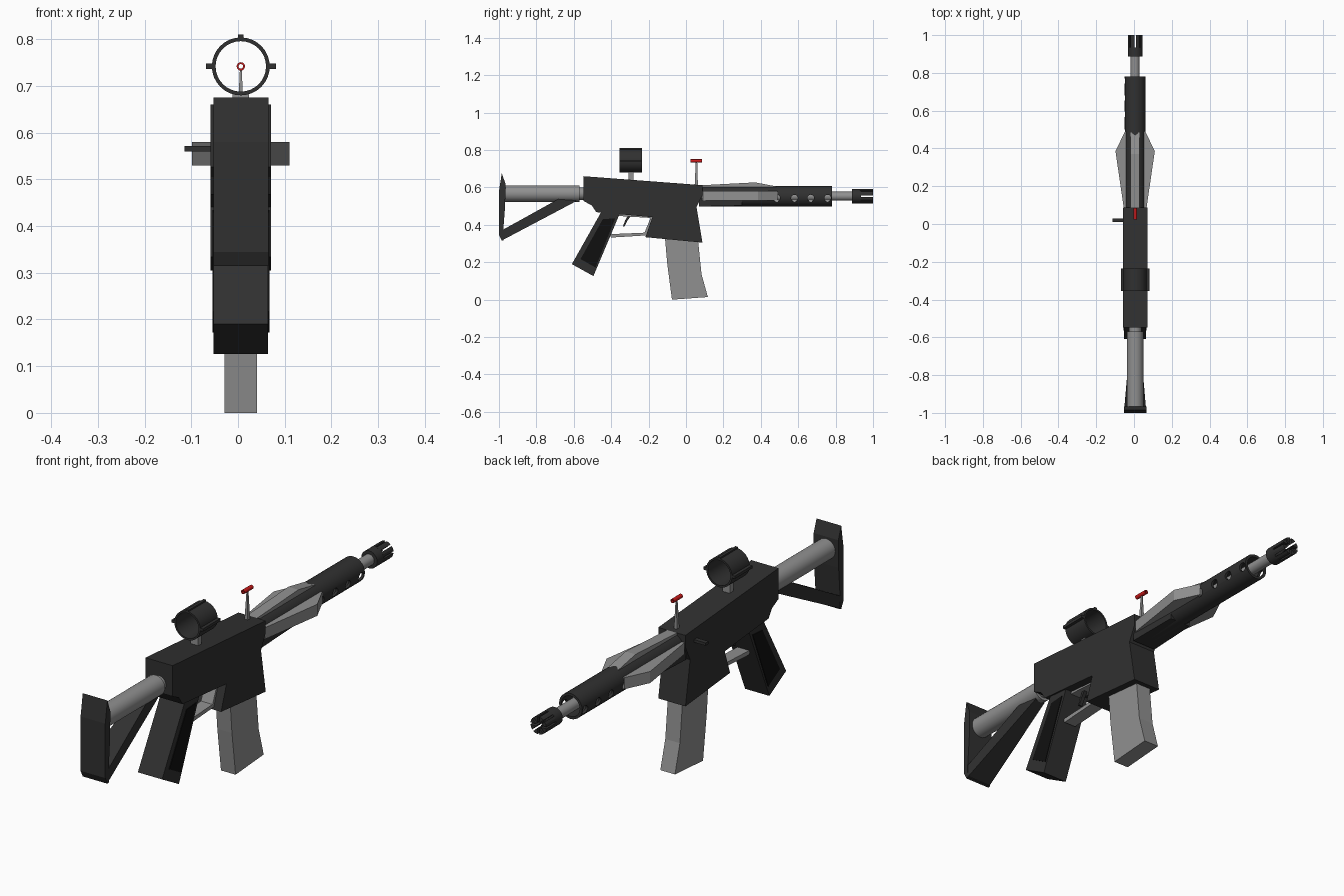
import bpy, bmesh, math

if "Cube" in bpy.data.objects:
    bpy.data.objects.remove(bpy.data.objects["Cube"])

CX = 0.006          # centre plane of the body
BORE = 0.553        # height of the barrel axis


def material(name, r, g, b):
    m = bpy.data.materials.new(name)
    m.diffuse_color = (r, g, b, 1)
    m.use_nodes = True
    m.node_tree.nodes["Principled BSDF"].inputs["Base Color"].default_value = m.diffuse_color
    return m


DARK = material("dark", 0.03, 0.03, 0.03)
BLACK = material("black", 0.005, 0.005, 0.005)
GREY = material("grey", 0.28, 0.28, 0.28)
RED = material("red", 0.6, 0.01, 0.01)


def finish(name, bm, mat, smooth=False):
    bmesh.ops.recalc_face_normals(bm, faces=bm.faces)
    me = bpy.data.meshes.new(name)
    bm.to_mesh(me)
    bm.free()
    ob = bpy.data.objects.new(name, me)
    bpy.context.collection.objects.link(ob)
    if mat:
        me.materials.append(mat)
    if smooth:
        bpy.ops.object.select_all(action='DESELECT')
        ob.select_set(True)
        bpy.context.view_layer.objects.active = ob
        bpy.ops.object.shade_smooth_by_angle(angle=math.radians(35))
    return ob


def side_prism(name, pts, half, mat, cx=CX):
    """Extrude a (y, z) profile across x; half may be one width per point."""
    hs = half if isinstance(half, list) else [half] * len(pts)
    bm = bmesh.new()
    a = [bm.verts.new((cx - h, y, z)) for (y, z), h in zip(pts, hs)]
    b = [bm.verts.new((cx + h, y, z)) for (y, z), h in zip(pts, hs)]
    n = len(pts)
    bm.faces.new(a)
    bm.faces.new(b[::-1])
    for i in range(n):
        j = (i + 1) % n
        bm.faces.new((a[i], a[j], b[j], b[i]))
    return finish(name, bm, mat)


def lathe_y(name, profile, z, mat, segs=24, cx=CX, closed=False):
    """Turn an (r, y) profile about a line along y."""
    bm = bmesh.new()
    rings = []
    for r, y in profile:
        rings.append([bm.verts.new((cx + r * math.cos(2 * math.pi * k / segs), y,
                                    z + r * math.sin(2 * math.pi * k / segs)))
                      for k in range(segs)])
    pairs = list(zip(rings, rings[1:]))
    if closed:
        pairs.append((rings[-1], rings[0]))
    else:
        bm.faces.new(rings[0])
        bm.faces.new(rings[-1])
    for p, q in pairs:
        for k in range(segs):
            m = (k + 1) % segs
            bm.faces.new((p[k], p[m], q[m], q[k]))
    return finish(name, bm, mat, True)


def tube_y(name, ro, ri, y0, y1, z, mat, segs=24):
    return lathe_y(name, [(ro, y0), (ro, y1), (ri, y1), (ri, y0)], z, mat, segs, closed=True)


def box(name, x, y, z, mat):
    return side_prism(name, [(y[0], z[0]), (y[1], z[0]), (y[1], z[1]), (y[0], z[1])],
                      (x[1] - x[0]) / 2, mat, (x[0] + x[1]) / 2)


# Receiver with magazine well
side_prism("receiver", [(-.548, .66), (.088, .612), (.088, .56), (.056, .495), (.088, .305),
                        (-.217, .334), (-.18, .441), (-.356, .457), (-.48, .468),
                        (-.505, .505), (-.548, .527)], .065, DARK)

# Magazine
side_prism("magazine", [(-.115, .36), (-.1, .19), (-.075, 0), (.117, .014), (.083, .136),
                        (.06, .36)], .035, GREY)

# Grip with dark side panels
side_prism("grip", [(-.447, .48), (-.61, .19), (-.495, .126), (-.35, .47)], .058, DARK)
for s in (-1, 1):
    side_prism("grip_panel", [(-.445, .43), (-.564, .217), (-.484, .172), (-.378, .435)],
               .002, BLACK, CX + s * .059)

# Trigger guard and trigger
side_prism("trigger_guard", [(-.41, .35), (-.4, .332), (-.205, .344), (-.172, .445), (-.186, .445),
                             (-.222, .358)], .028, GREY)
side_prism("guard_top", [(-.37, .465), (-.37, .448), (-.175, .436), (-.175, .46)], .028, GREY)
side_prism("trigger", [(-.31, .45), (-.325, .425), (-.338, .39), (-.33, .39), (-.315, .42),
                       (-.293, .45)], .008, DARK)

# Stock tube, butt plate and strut
lathe_y("stock_tube", [(.044, -.98), (.044, -.57), (.033, -.57), (.033, -.53)], .567, GREY)
side_prism("butt_plate", [(-.985, .675), (-.965, .62), (-.967, .5), (-.978, .36), (-.975, .318),
                          (-.985, .315), (-1, .345), (-1, .58)], .059, DARK)
side_prism("stock_strut", [(-.982, .372), (-.985, .316), (-.59, .525), (-.58, .545), (-.67, .545)],
           [.058, .058, .024, .023, .031], DARK)

# Hollow handguard with a row of cross holes
guard = tube_y("handguard", .055, .044, .07, .78, BORE, DARK, 28)
bm = bmesh.new()
for y in (.485, .58, .667, .757):
    ring = [bm.verts.new((CX - .1, y + .018 * math.cos(k * math.pi / 8),
                          .543 + .018 * math.sin(k * math.pi / 8))) for k in range(16)]
    f = bm.faces.new(ring)
    ext = bmesh.ops.extrude_face_region(bm, geom=[f], use_keep_orig=True)
    bmesh.ops.translate(bm, vec=(.2, 0, 0),
                        verts=[v for v in ext['geom'] if isinstance(v, bmesh.types.BMVert)])
cutter = finish("hole_cutter", bm, None)
cutter.hide_render = True
mod = guard.modifiers.new("holes", 'BOOLEAN')
mod.operation = 'DIFFERENCE'
mod.solver = 'EXACT'
mod.object = cutter
bpy.ops.object.select_all(action='DESELECT')
guard.select_set(True)
bpy.context.view_layer.objects.active = guard
bpy.ops.object.modifier_move_to_index(modifier="holes", index=0)
bpy.ops.object.modifier_apply(modifier="holes")
bpy.data.objects.remove(cutter)

# Block under the handguard
side_prism("handguard_block", [(.07, .498), (.3, .503), (.3, .535), (.07, .545)],
           [.056, .05, .05, .056], DARK)

# Grey fins on both sides and on top
for s in (-1, 1):
    bm = bmesh.new()
    out = [(.04, .07), (.061, .09), (.104, .385), (.054, .49), (.04, .49)]
    lo = [bm.verts.new((CX + s * r, y, .53)) for r, y in out]
    hi = [bm.verts.new((CX + s * r, y, .58)) for r, y in out]
    bm.faces.new(lo)
    bm.faces.new(hi)
    for i in range(5):
        j = (i + 1) % 5
        bm.faces.new((lo[i], lo[j], hi[j], hi[i]))
    finish("side_fin", bm, GREY)
side_prism("top_fin", [(.07, .59), (.07, .611), (.37, .627), (.485, .605), (.485, .59)], .024, GREY)

# Barrel and slotted muzzle
lathe_y("barrel", [(.024, .07), (.024, .9)], BORE, GREY, 20)
lathe_y("muzzle_base", [(.038, .888), (.038, .935)], BORE, DARK, 24)
for k in range(8):
    mid = math.pi / 8 + k * math.pi / 4
    pts = [(.013, 0), (.038, -.29), (.0385, 0), (.038, .29)]
    bm = bmesh.new()
    rings = [[bm.verts.new((CX + r * math.cos(mid + t), y, BORE + r * math.sin(mid + t)))
              for r, t in pts] for y in (.93, 1.0)]
    bm.faces.new(rings[0])
    bm.faces.new(rings[1])
    for i in range(4):
        j = (i + 1) % 4
        bm.faces.new((rings[0][i], rings[0][j], rings[1][j], rings[1][i]))
    finish("muzzle_prong", bm, DARK)

# Ring sight with three tabs and a stem
tube_y("sight_ring", .062, .054, -.355, -.235, .742, DARK, 32)
for s in (-1, 1):
    x = sorted((CX + s * .058, CX + s * .075))
    box("sight_side_tab", x, (-.355, -.235), (.736, .748), DARK)
box("sight_top_tab", (CX - .006, CX + .006), (-.355, -.235), (.8, .81), DARK)
box("sight_stem", (CX - .018, CX + .018), (-.307, -.282), (.62, .687), GREY)

# Front sight post with a small red tube
side_prism("front_post", [(.046, .6), (.064, .6), (.06, .736), (.052, .736)],
           [.008, .008, .002, .002], GREY)
tube_y("front_bead", .009, .005, .025, .085, .742, RED, 16)

# Charging handle on the left side
side_prism("charging_handle", [(.01, .56), (.03, .56), (.03, .572), (.01, .572)], .035, DARK, -.08)
